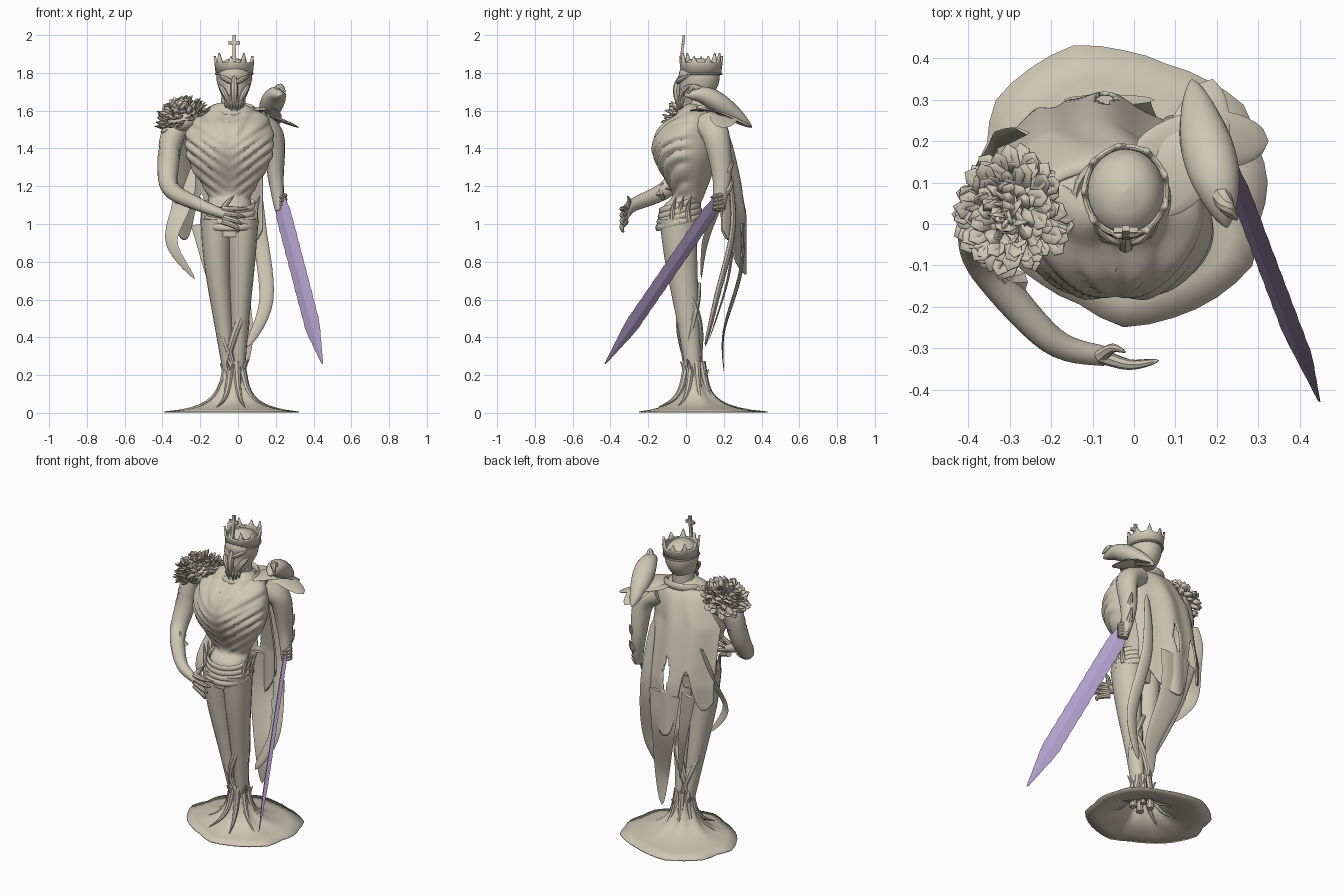
import bpy, bmesh, math, random
from mathutils import Vector, Matrix
from math import sin, cos, pi, tau, sqrt

random.seed(4)
if "Cube" in bpy.data.objects:
    bpy.data.objects.remove(bpy.data.objects["Cube"])

FORWARD = Vector((0, 1, 0))
UP = Vector((0, 0, 1))


def material(name, colour):
    made = bpy.data.materials.new(name)
    made.use_nodes = True
    made.diffuse_color = (*colour, 1)
    made.node_tree.nodes["Principled BSDF"].inputs["Base Color"].default_value = (*colour, 1)
    return made


bone = material("bone", (.62, .57, .46))
lavender = material("lavender", (.45, .35, .6))


def finish(name, bm, surface=bone, angle=40, thickness=0):
    bmesh.ops.recalc_face_normals(bm, faces=bm.faces)
    mesh = bpy.data.meshes.new(name)
    bm.to_mesh(mesh)
    bm.free()
    mesh.materials.append(surface)
    mesh.shade_smooth()
    mesh.set_sharp_from_angle(angle=math.radians(angle))
    obj = bpy.data.objects.new(name, mesh)
    bpy.context.collection.objects.link(obj)
    if thickness:
        modifier = obj.modifiers.new("thickness", "SOLIDIFY")
        modifier.thickness = thickness
        modifier.offset = 0


def spline(rows, steps):
    """Smooth curve passing through every row."""
    out = []
    last = len(rows) - 1
    for i in range(last):
        near = [rows[max(0, min(last, i + k))] for k in (-1, 0, 1, 2)]
        for s in range(steps):
            t = s / steps
            out.append([b + t * (c - a + t * (2*a - 5*b + 4*c - d + t * (3*b - a - 3*c + d))) / 2
                        for a, b, c, d in zip(*near)])
    return out + [list(rows[-1])]


def bridge(bm, rings, closed=True):
    count = len(rings[0])
    for low, high in zip(rings, rings[1:]):
        for i in range(count if closed else count - 1):
            j = (i + 1) % count
            bm.faces.new((low[i], low[j], high[j], high[i]))


def clamp(value):
    return max(0, min(1, value))


def taper(radius, power=.7):
    return lambda f: radius * (1 - f) ** power


def bulge(radius, power=.7):
    return lambda f: radius * max(0, sin(pi * f)) ** power


def limb(name, path, radius, flat=1, hint=FORWARD, sides=12, steps=7, surface=bone, angle=40):
    """Tube along a path; the radius is a rule, and flat scales it along the hint."""
    bm = bmesh.new()
    points = [Vector(p) for p in spline(path, steps)]
    last = len(points) - 1
    rings = []
    for i, centre in enumerate(points):
        tangent = points[min(i + 1, last)] - points[max(i - 1, 0)]
        side = tangent.cross(Vector(hint)).normalized()
        other = side.cross(tangent).normalized()
        size = max(radius(i / last), .001)
        ring = []
        for k in range(sides):
            a = tau * k / sides
            ring.append(bm.verts.new(centre + (side * cos(a) + other * sin(a) * flat) * size))
        rings.append(ring)
    bridge(bm, rings)
    bm.faces.new(rings[0])
    bm.faces.new(rings[-1])
    finish(name, bm, surface, angle)


def hoop(name, centre, width, depth, tilt, radius, flat=1):
    turns = [tau * i / 32 for i in range(33)]
    path = [Vector(centre) + Vector((width * cos(a), depth * sin(a), tilt * sin(a))) for a in turns]
    limb(name, path, lambda f: radius, flat, UP, sides=8, steps=1)


# Base: irregular flared mound, closed at the top
bm = bmesh.new()
edge = [random.uniform(.9, 1.07) for k in range(20)]
rings = []
for j in range(9):
    r = .14 ** (j / 8)
    ring = []
    for k in range(40):
        a = tau * k / 40
        ragged = (edge[k // 2] + edge[(k + 1) // 2 % 20]) / 2
        reach = r * (1 + (ragged - 1) * r) * (1 + .1 * (1 - r) * sin(a * 7))
        ring.append(bm.verts.new((.37 * reach * cos(a) - .025, .33 * reach * sin(a) + .04 + .06 * r,
                                  .004 + .035 * (1 / r - 1))))
    rings.append(ring)
bridge(bm, rings)
bm.faces.new(rings[-1])
finish("base_mound", bm, thickness=.006)

# Roots running down the mound, with thorns between them
trunk = Vector((-.02, .045, 0))
for k in range(8):
    a = tau * k / 8 + .3
    out = Vector((cos(a), sin(a), 0))
    around = out.cross(UP)
    limb("root", [trunk + out * r + UP * (.012 / r - .03) for r in (.04, .07, .12, .2)], taper(.022),
         hint=around, sides=8)
    if k % 2:
        tip = .2 + .1 * random.random()
        limb("thorn", [trunk + out * r + UP * z for r, z in ((.05, .08), (.055, tip - .06), (.085, tip))],
             taper(.022), hint=around, sides=8)

# Legs narrowing into the trunk
body = Vector((-.045, 0, 0))
for side, name in ((-1, "right_leg"), (1, "left_leg")):
    limb(name, [body + Vector((side * x + shift, y, z)) for x, y, z, shift in
                ((.07, -.04, 1.03, 0), (.065, -.025, .8, 0), (.045, .01, .5, .01), (.02, .045, .17, .025))],
         lambda f: .03 + .055 * (1 - f * f) * (1 - f / 2), 1.2, sides=16)

# Strands twisting around the shins
for k in range(5):
    path = []
    for i in range(13):
        f = .35 + .6 * i / 12
        a = tau * k / 5 + pi + f * (5 if k % 2 else -5)
        reach = .03 + .1 * (1 - f)
        path.append(body + Vector((reach * cos(a) + .02 * f, .75 * reach * sin(a) - .03 + .08 * f, 1 - .9 * f)))
    limb("leg_strand", path, lambda f: .012 + .02 * sin(pi * f) * (1 - f), steps=3, sides=8)

# Torso with steep ribs below and fanned folds above
bm = bmesh.new()
rings = []
for z, width, depth, y in spline([(.93, .13, .09, -.04), (1.08, .12, .1, -.03), (1.16, .12, .09, .01),
                                  (1.32, .21, .16, 0), (1.42, .23, .18, 0), (1.52, .22, .15, .02),
                                  (1.58, .18, .1, .05), (1.64, .06, .06, .05)], 12):
    ring = []
    for k in range(80):
        a = tau * k / 80
        spread = width * abs(cos(a))
        upper = clamp((z - 1.42) * 12)
        fold = .016 * abs(sin(9 * math.atan2(max(.01, z - 1.33), spread + .02)))
        rib = .018 * abs(sin(pi * (z - spread * .8) / .055)) * clamp(spread * 14) * clamp((z - 1.14) * 20)
        ridge = (upper * fold + (1 - upper) * rib - .006) * clamp(.5 - 2 * sin(a))
        ring.append(bm.verts.new(body + Vector(((width + ridge) * cos(a), y + (depth + ridge) * sin(a), z))))
    rings.append(ring)
bridge(bm, rings)
bm.faces.new(rings[0])
bm.faces.new(rings[-1])
finish("torso", bm)
limb("neck", [(-.03, .06, 1.55), (-.02, .07, 1.75)], lambda f: .07 - .01 * f)
hoop("collar", (-.03, .06, 1.6), .11, .1, .02, .012, 2)

# Draped belt bands and flame-like points on the hips
for k in range(4):
    hoop("belt_band", (-.04, -.035, 1.1 - .03 * k), .13 + .004 * k, .1 + .006 * k, .03, .009, 2)
for side in (-1, 1):
    for k in range(3):
        start = body + Vector((side * .13, .04 * k - .07, 1.02))
        limb("belt_point", [start, start + Vector((.01 * side, 0, .06)), start + Vector((.03 * side, .02, .13))],
             taper(.02), sides=8)

# Head, with a heavy brow, narrow cheeks and a stranded beard
head = Vector((-.02, .08, 0))
limb("head", [head + FORWARD * y + UP * z for y, z in ((-.1, 1.6), (-.02, 1.74), (0, 1.88))],
     lambda f: .095 * max(0, sin(pi * f ** 1.5)) ** .6, 1.15, sides=24)


def face_line(name, points, radius, side=1):
    limb(name, [head + Vector((side * x, y, z)) for x, y, z in points], bulge(radius), sides=8)


face_line("nose_ridge", [(0, -.1, 1.8), (0, -.13, 1.71), (0, -.11, 1.61)], .02)
for side in (-1, 1):
    face_line("brow", [(0, -.125, 1.74), (.04, -.11, 1.765), (.085, -.05, 1.79)], .014, side)
    face_line("cheek", [(.08, -.05, 1.74), (.055, -.1, 1.7), (.02, -.11, 1.63)], .015, side)
    for k in range(3):
        root = head + Vector((side * (.01 + .014 * k), .01 * k - .11, 1.68))
        limb("beard_strand", [root, root + Vector((.006 * side, -.015, -.05)), root - UP * (.11 - .02 * k)],
             taper(.012), sides=8)

# Crown band with uneven spikes
bm = bmesh.new()
rows = [[], [], []]
for i in range(72):
    a = tau * i / 72
    spike = (.05 if i // 8 % 2 else .035) * max(0, 1 - abs(i % 8 - 4) / 2)
    for row, height, flare in zip(rows, (0, .06, .065 + spike), (.1, .107, .108 + spike / 10)):
        row.append(bm.verts.new(head + Vector((flare * cos(a) * .92, flare * sin(a), 1.79 + height))))
bridge(bm, rows)
finish("crown", bm, angle=30, thickness=.012)
for z in (1.795, 1.85):
    hoop("crown_rim", head + UP * z, .097, .107, 0, .006)

# Crown cross
for name, size, z in (("cross_post", (.018, .014, .14), 1.93), ("cross_bar", (.06, .014, .018), 1.96)):
    bm = bmesh.new()
    place = Matrix.Translation((-.02, z / 8 - .26, z)) @ Matrix.Rotation(-.12, 4, "X") @ Matrix.Diagonal((*size, 1))
    bmesh.ops.create_cube(bm, size=1, matrix=place)
    finish(name, bm)


def arm_radius(f):
    return .024 + .05 * (1 - f) ** 1.5 + .01 * sin(pi * f)


# Right arm reaching across the front
limb("right_arm", [(-.25, .05, 1.54), (-.34, .03, 1.48), (-.37, -.02, 1.3), (-.35, -.11, 1.18), (-.2, -.28, 1.1),
                   (-.07, -.32, 1.05)], arm_radius, hint=(.1, .2, 1), sides=16)
palm = Vector((-.08, -.32, 1.08))
for k in range(4):
    knuckle = palm - UP * .022 * k
    limb("right_finger", [knuckle, knuckle + Vector((.07, -.02, -.01 * k)),
                          knuckle + Vector((.14 - .02 * k, -.01, -.02 * k))], taper(.018, .5), sides=8)
limb("right_thumb", [palm, palm + Vector((.03, .02, .04)), palm + Vector((.06, .01, .07))], taper(.018), sides=8)
for k in range(3):
    elbow = Vector((.04 * k - .36, -.06 - .04 * k, 1.2 - .03 * k))
    limb("elbow_thorn", [elbow, elbow + Vector((-.03, 0, .04)), elbow + Vector((-.05, .02, .08))], taper(.03), sides=8)

# Left arm hanging down, with fingers closed on the sword
limb("left_arm", [(.1, .12, 1.53), (.185, .16, 1.46), (.2, .19, 1.25), (.22, .17, 1.07)], arm_radius, 1.2, sides=16)
for k in range(4):
    grip = Vector((.21, .2, 1.15 - .02 * k))
    limb("left_finger", [grip, grip + Vector((.04, -.03, 0)), grip + Vector((.01, -.07, -.01))], taper(.016, .4), sides=8)
for k in range(2):
    spur = Vector((.21, .2, 1.16 + .1 * k))
    limb("arm_thorn", [spur, spur + Vector((.01, .03, .03)), spur + Vector((.015, .05, .08))], taper(.025), sides=8)

# Sword with a notched edge
hilt, point = Vector((.215, .185, 1.15)), Vector((.447, -.428, .26))
broad = Vector((.68, -.51, .53))
limb("sword_blade", [hilt.lerp(point, i / 28) for i in range(29)],
     lambda f: (.051 + .003 * (round(f * 28) % 2)) * min(1, .65 + f * 3, (1 - f) * 4 + .1),
     .16, broad.cross(point - hilt), sides=4, steps=1, surface=lavender, angle=15)

# Flower shoulder: ragged petals over a tilted dome
axis = Vector((-.36, 0, .93))
along = FORWARD.cross(axis)
dome = Vector((-.285, .03, 1.545))
bm = bmesh.new()
for i in range(140):
    f = i / 140
    a = i * 2.4
    radial = along * cos(a) + FORWARD * sin(a)
    base = dome + radial * sin(f * 1.75) * .095 + axis * cos(f * 1.75) * .07
    scatter = Vector([random.uniform(-.55, .55) for k in range(3)])
    grow = (radial * (.25 + f) + axis * (1 - f) + scatter).normalized()
    across = grow.cross(axis if f > .3 else radial).normalized()
    lift = across.cross(grow)
    size = random.uniform(.05, .075)
    rim = [bm.verts.new(base + (grow * (1 - cos(t)) / 2 + across * sin(t) * .34) * size)
           for t in [tau * k / 6 for k in range(6)]]
    keel = bm.verts.new(base + (grow / 2 - lift * .17) * size)
    for k in range(6):
        bm.faces.new((rim[k], rim[(k + 1) % 6], keel))
finish("shoulder_petals", bm, angle=25, thickness=.004)
limb("petal_core", [dome - axis * .06, dome + axis * .07], bulge(.09, .5), sides=16)

# Left shoulder plates
limb("shoulder_plate", [(0, .17, 1.61), (.17, .2, 1.57), (.325, .2, 1.51)], bulge(.075, .6), .15, UP)
limb("shoulder_flap", [(.06, .02, 1.6), (.14, .17, 1.6), (.19, .35, 1.51)], bulge(.08), .15, UP)

# Perched bird, pointed at beak and tail
limb("bird", [(.14, .35, 1.51), (.165, .23, 1.6), (.2, .1, 1.68), (.225, -.01, 1.68)], bulge(.064, .9), .85, UP, sides=16)
limb("bird_beak", [(.2, .09, 1.69), (.225, .04, 1.725), (.25, .01, 1.69)], taper(.03), sides=8)

# Cape: back panel with a ragged hem and a slit
bm = bmesh.new()
rows = []
for j in range(49):
    row = []
    for i in range(49):
        u = i / 24 - 1
        hem = .72 + .4 * math.exp(-((u + .4) * 4) ** 2) + .25 * u * u
        drop = (1.61 - hem) * j / 48
        spread = min(1, drop * 5)
        x = (.16 + .07 * spread) * u - .04 - .06 * spread
        y = .13 + .18 * sqrt(min(1, drop / .55)) - (.04 + .08 * spread) * u * u + .008 * sin(u * 9) * spread
        row.append(bm.verts.new((x, y, 1.61 - drop)))
    rows.append(row)
bridge(bm, rows, False)
slit = []
for face in bm.faces:
    middle = face.calc_center_median()
    if abs(middle.x + .07) / .025 + abs(middle.z - 1.12) / .12 < 1:
        slit.append(face)
bmesh.ops.delete(bm, geom=slit, context="FACES")
bmesh.ops.smooth_vert(bm, verts=bm.verts, factor=.5, use_axis_x=True, use_axis_y=True, use_axis_z=True)
finish("cape", bm, thickness=.01)

# Cape tails
limb("curled_tail", [(-.26, .22, 1.3), (-.3, .17, 1.1), (-.35, .1, .9), (-.23, .08, .71)],
     lambda f: .075 * (1 - f) ** .7 * clamp(.4 + 3 * f), .12, (.5, 1, 0))
limb("middle_tail", [(-.06, .3, 1), (-.04, .29, .75), (.03, .2, .43), (.03, .2, .22)], taper(.11), .12)
limb("left_tail", [(.08, .21, 1.4), (.11, .25, 1), (.15, .16, .6), (.05, .1, .35)], bulge(.04, .5), .4)
limb("right_tail", [(-.2, .26, 1), (-.13, .22, .7), (-.04, .12, .38)], taper(.05), .2)
